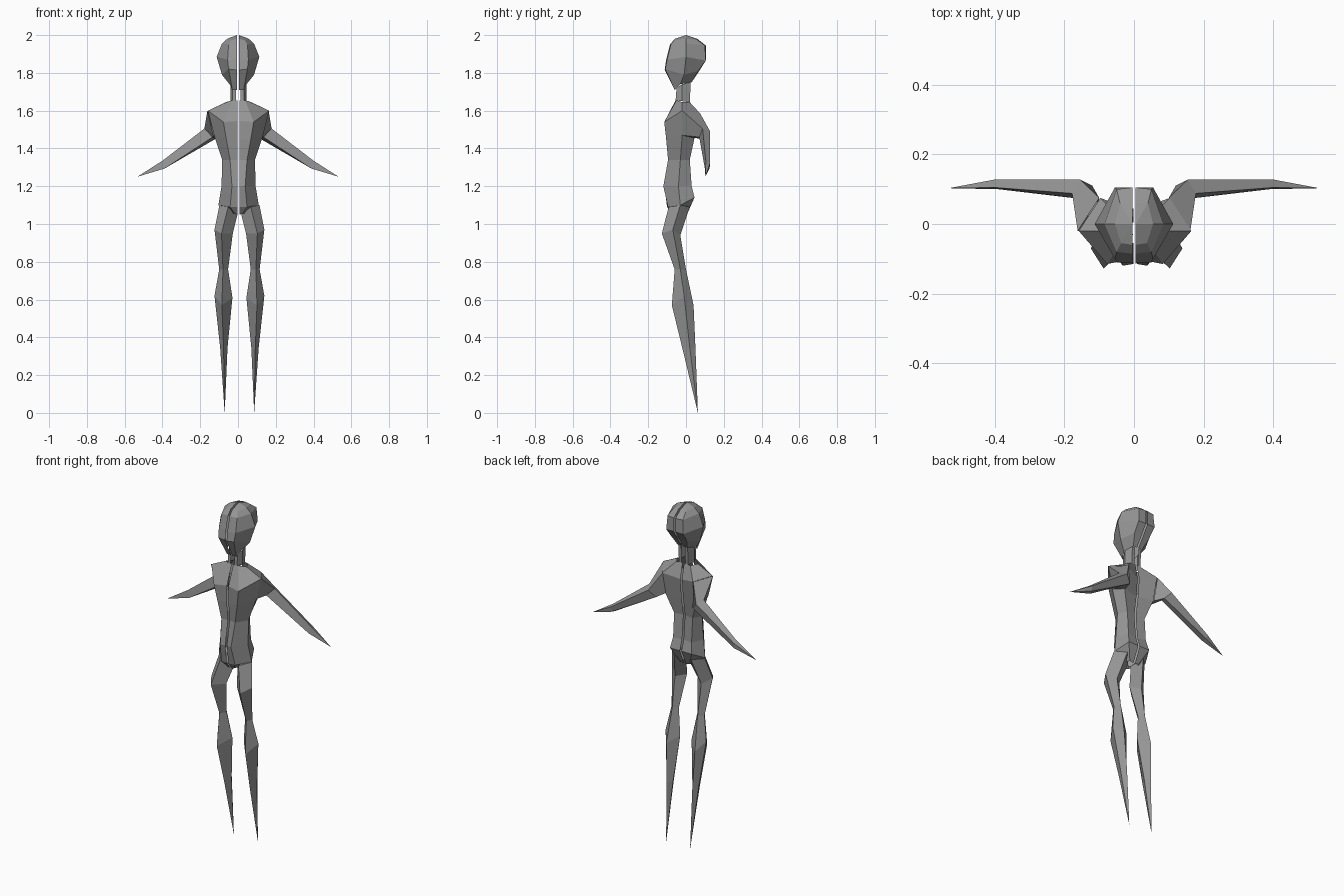
import bpy, bmesh
from mathutils import Vector

grey = bpy.data.materials.new("plain grey")
grey.diffuse_color = (0.3, 0.3, 0.3, 1)


def loft(name, rings, centre, closed=False, tip=None, cap_first=None, skip=()):
    """Skin a stack of rings for one half, then make the opposite half."""
    for side, sign in (("right", 1), ("left", -1)):
        bm = bmesh.new()
        rows = [[bm.verts.new((centre + sign * x, y, z)) for x, y, z in r] for r in rings]
        n = len(rings[0])
        span = n if closed else n - 1
        for r, (a, b) in enumerate(zip(rows, rows[1:])):
            for i in range(span):
                if (r, i) not in skip:
                    j = (i + 1) % n
                    bm.faces.new((a[i], b[i], b[j], a[j]))
        # pointed ends
        for point, row, flip in ((cap_first, rows[0], True), (tip, rows[-1], False)):
            if point:
                p = bm.verts.new((centre + sign * point[0], point[1], point[2]))
                for i in range(span):
                    f = (row[i], p, row[(i + 1) % n])
                    bm.faces.new(f[::-1] if flip else f)
        if sign < 0:
            bmesh.ops.reverse_faces(bm, faces=bm.faces[:])
        me = bpy.data.meshes.new(f"{side}_{name}")
        bm.to_mesh(me)
        bm.free()
        me.materials.append(grey)
        bpy.context.collection.objects.link(bpy.data.objects.new(me.name, me))


G = 0.005   # half the slit between the two halves

# Head: open half shell, front centre round to back centre
loft("head", [
    [(G, -.06, 1.98), (.037, -.055, 1.972), (.055, 0, 1.982), (.04, .06, 1.975), (G, .06, 1.98)],
    [(G, -.085, 1.95), (.05, -.08, 1.95), (.085, 0, 1.955), (.05, .1, 1.945), (G, .105, 1.945)],
    [(G, -.105, 1.87), (.055, -.1, 1.87), (.113, 0, 1.885), (.055, .105, 1.865), (G, .105, 1.865)],
    [(G, -.113, 1.815), (.05, -.11, 1.82), (.085, -.01, 1.79), (.05, .065, 1.81), (G, .07, 1.81)],
    [(G, -.06, 1.71), (.03, -.06, 1.71), (.045, -.03, 1.74), (.03, .03, 1.75), (G, .03, 1.75)],
], 0, cap_first=(G, 0, 2.0))

# Neck
loft("neck", [
    [(.012, -.05, 1.72), (.03, -.05, 1.72), (.043, -.02, 1.74), (.03, .025, 1.75), (.012, .025, 1.75)],
    [(.012, -.055, 1.655), (.03, -.055, 1.655), (.042, -.02, 1.65), (.03, .02, 1.645), (.012, .02, 1.645)],
], .002)

# Torso, from neck base to crotch; the shoulder opening is left free for the arm
loft("torso", [
    [(G, -.055, 1.655), (.035, -.05, 1.655), (.067, -.02, 1.645), (.045, .02, 1.645), (G, .02, 1.65)],
    [(G, -.1, 1.545), (.08, -.115, 1.54), (.162, -.02, 1.6), (.1, .075, 1.585), (G, .04, 1.56)],
    [(G, -.1, 1.45), (.065, -.105, 1.45), (.13, -.02, 1.47), (.1, .045, 1.455), (G, .03, 1.45)],
    [(G, -.09, 1.34), (.045, -.095, 1.34), (.087, -.03, 1.34), (.06, .02, 1.34), (G, .012, 1.34)],
    [(G, -.115, 1.2), (.035, -.12, 1.2), (.09, -.04, 1.2), (.06, .03, 1.2), (G, .025, 1.2)],
    [(G, -.1, 1.09), (.045, -.095, 1.09), (.107, -.03, 1.1), (.07, .045, 1.14), (G, .045, 1.14)],
    [(G, -.07, 1.05), (.02, -.07, 1.055), (.04, -.03, 1.055), (.03, .005, 1.055), (G, .005, 1.05)],
], .003, skip={(1, 2)})

# Arm: shoulder opening, upper arm, elbow, pointed hand
loft("arm", [
    [(.162, -.02, 1.6), (.1, .075, 1.585), (.1, .045, 1.455), (.13, -.02, 1.47)],
    [(.178, .088, 1.505), (.155, .128, 1.49), (.12, .11, 1.45), (.135, .07, 1.46)],
    [(.4, .105, 1.335), (.4, .128, 1.325), (.4, .125, 1.295), (.39, .1, 1.293)],
], 0, closed=True, tip=(.533, .103, 1.25))

# Leg: diamond sections (front, outer, back, inner) down to a pointed foot
loft("leg", [
    [(.06, -.092, 1.09), (.106, -.03, 1.1), (.055, .02, 1.09), (.01, -.03, 1.05)],
    [(.095, -.128, .95), (.132, -.07, .97), (.085, -.03, .94), (.035, -.07, .95)],
    [(.087, -.06, .76), (.107, -.03, .76), (.083, 0, .76), (.06, -.03, .76)],
    [(.093, -.075, .57), (.132, -.01, .62), (.093, .04, .57), (.037, -.01, .61)],
    [(.084, -.02, .345), (.102, .02, .345), (.083, .05, .345), (.063, .02, .345)],
], .0075, closed=True, tip=(.078, .063, 0), cap_first=(.058, -.03, 1.1))
